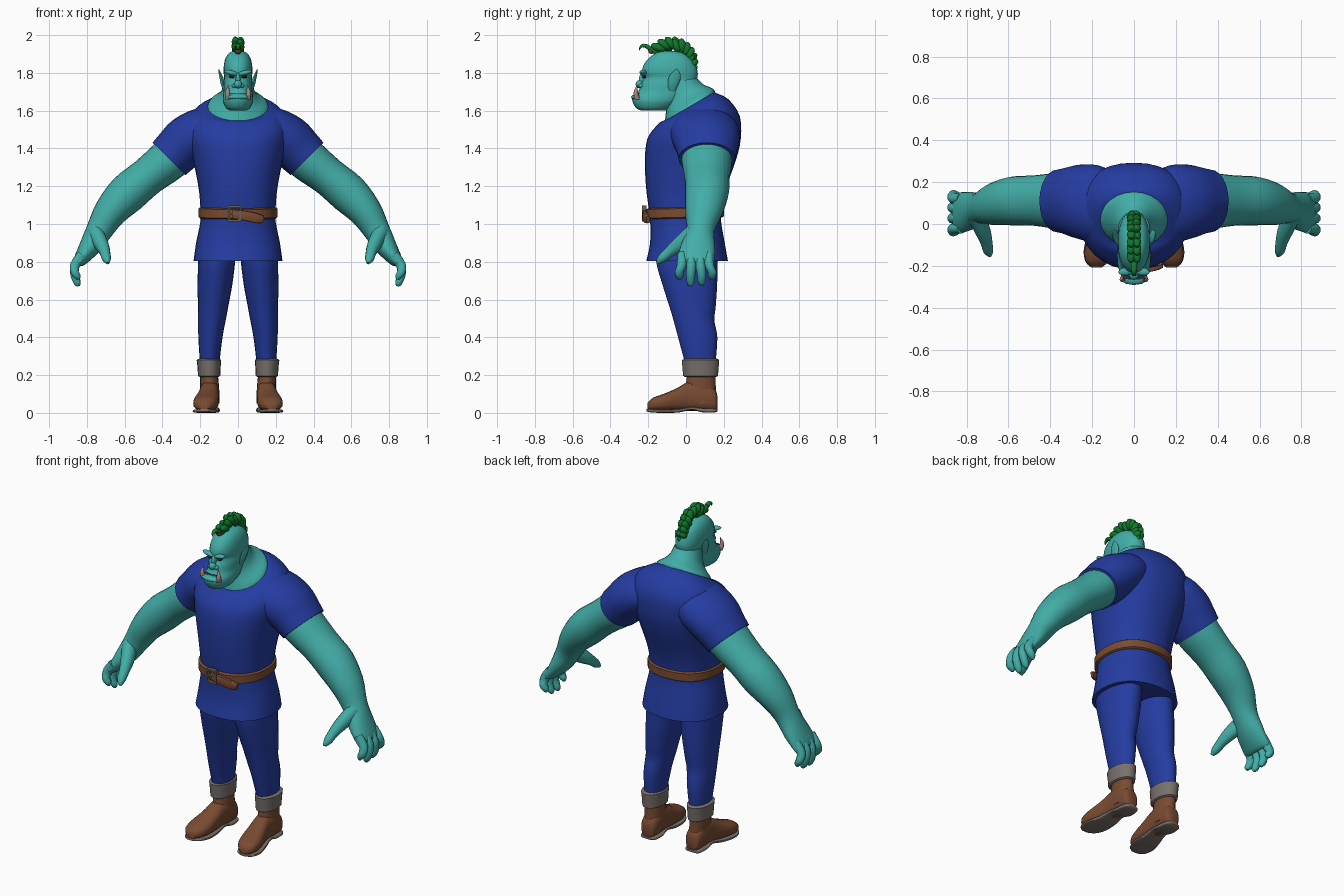
import bpy, bmesh, math
from mathutils import Vector, Matrix, Euler

X, Y, Z = Vector((1, 0, 0)), Vector((0, 1, 0)), Vector((0, 0, 1))


def material(name, rgb):
    m = bpy.data.materials.new(name)
    m.diffuse_color = (*rgb, 1)
    return m


SKIN = material("teal skin", (0.055, 0.42, 0.39))
BLUE = material("blue cloth", (0.018, 0.045, 0.36))
BROWN = material("brown leather", (0.19, 0.07, 0.032))
GREY = material("grey cuff", (0.19, 0.165, 0.15))
GREEN = material("green hair", (0.005, 0.19, 0.025))
TUSK = material("tusk", (0.42, 0.25, 0.23))
METAL = material("buckle metal", (0.15, 0.12, 0.08))
DARK = material("dark eye", (0.02, 0.04, 0.04))


def finish(name, bm, mat, mirror=False, angle=50):
    bmesh.ops.recalc_face_normals(bm, faces=bm.faces)
    me = bpy.data.meshes.new(name)
    bm.to_mesh(me)
    bm.free()
    me.materials.append(mat)
    ob = bpy.data.objects.new(name, me)
    bpy.context.collection.objects.link(ob)
    if mirror:
        ob.modifiers.new("mirror", 'MIRROR').use_mirror_merge = False
    bpy.ops.object.select_all(action='DESELECT')
    ob.select_set(True)
    bpy.context.view_layer.objects.active = ob
    bpy.ops.object.shade_smooth_by_angle(angle=math.radians(angle))
    return ob


def smooth_rings(rings, steps):
    """Pass a soft curve through the ring values."""
    out = []
    for i in range(len(rings) - 1):
        a, b, c, d = (rings[max(0, min(len(rings) - 1, i + k))] for k in (-1, 0, 1, 2))
        for s in range(steps):
            t = s / steps
            out.append([0.5 * (2 * q + (r - p) * t + (2 * p - 5 * q + 4 * r - w) * t * t
                               + (3 * q - p - 3 * r + w) * t ** 3)
                        for p, q, r, w in zip(a, b, c, d)])
    return out + [list(rings[-1])]


def add_loft(bm, rings, u=X, v=None, n=20, power=1.0, steps=3):
    """Rings are x, y, z, radius along u, radius along v, optional z tilt along v."""
    rings = smooth_rings([tuple(r) + (0,) * (6 - len(r)) for r in rings], steps)
    loops = []
    for i, r in enumerate(rings):
        c = Vector(r[:3])
        t = Vector(rings[min(i + 1, len(rings) - 1)][:3]) - Vector(rings[max(i - 1, 0)][:3])
        w = v or t.cross(u).normalized()
        loop = []
        for k in range(n):
            a = 2 * math.pi * k / n
            ca, sa = (math.copysign(abs(f) ** power, f) for f in (math.cos(a), math.sin(a)))
            loop.append(bm.verts.new(c + u * r[3] * ca + w * r[4] * sa + Z * r[5] * sa))
        loops.append(loop)
    for p, q in zip(loops, loops[1:]):
        for k in range(n):
            bm.faces.new((p[k], p[(k + 1) % n], q[(k + 1) % n], q[k]))
    bm.faces.new(loops[0])
    bm.faces.new(loops[-1])


def loft(name, rings, mat, mirror=False, **kw):
    bm = bmesh.new()
    add_loft(bm, rings, **kw)
    return finish(name, bm, mat, mirror)


def blobs(name, items, mat, mirror=False, angle=60):
    """Ellipsoids given as (location, radii, rotation)."""
    bm = bmesh.new()
    for loc, size, rot in items:
        bmesh.ops.create_icosphere(bm, subdivisions=2, radius=1,
                                   matrix=Matrix.LocRotScale(Vector(loc), Euler(rot), Vector(size)))
    return finish(name, bm, mat, mirror, angle)


def level(rows):
    """Rows of z, front y, back y, half width, tilt to horizontal rings."""
    return [(0, (f + b) / 2, z, w, (b - f) / 2, tilt) for z, f, b, w, tilt in rows]


# Tunic body, sleeves and belt
loft("tunic", level([
    (0.805, -0.21, 0.222, 0.235, 0), (0.90, -0.19, 0.205, 0.222, 0),
    (1.02, -0.19, 0.185, 0.198, 0), (1.10, -0.20, 0.19, 0.2, 0),
    (1.20, -0.212, 0.215, 0.21, 0), (1.34, -0.218, 0.265, 0.238, 0),
    (1.45, -0.205, 0.29, 0.265, 0), (1.54, -0.165, 0.285, 0.268, 0.03),
    (1.60, -0.135, 0.225, 0.225, 0.06), (1.622, -0.11, 0.15, 0.165, 0.075)]),
    BLUE, v=Y, n=32, power=0.88)
loft("sleeves", [
    (0.08, 0.09, 1.50, 0.15, 0.10), (0.17, 0.095, 1.495, 0.185, 0.125),
    (0.26, 0.105, 1.445, 0.178, 0.135), (0.32, 0.11, 1.39, 0.16, 0.128),
    (0.365, 0.11, 1.345, 0.15, 0.122)], BLUE, True, u=Y, n=24)
loft("belt", level([
    (1.03, -0.198, 0.192, 0.2, 0.005), (1.036, -0.212, 0.2, 0.208, 0.005),
    (1.082, -0.213, 0.2, 0.208, 0.005), (1.088, -0.2, 0.192, 0.2, 0.005)]),
    BROWN, v=Y, n=32, power=0.88, steps=1)
loft("belt_tail", [
    (-0.03, -0.215, 1.052, 0.012, 0.024), (0.04, -0.22, 1.043, 0.012, 0.026),
    (0.10, -0.212, 1.03, 0.012, 0.026), (0.135, -0.2, 1.022, 0.01, 0.018)],
    BROWN, u=Y, n=12, power=0.5)

# Square buckle frame with a pin
bm = bmesh.new()
for x, z, sx, sz in ((-0.048, 1.055, 0.01, 0.08), (0.012, 1.055, 0.01, 0.08),
                     (-0.018, 1.092, 0.06, 0.01), (-0.018, 1.018, 0.06, 0.01),
                     (-0.018, 1.055, 0.06, 0.008)):
    bmesh.ops.create_cube(bm, size=1, matrix=Matrix.LocRotScale(
        Vector((x, -0.222, z)), None, Vector((sx, 0.024, sz))))
finish("buckle", bm, METAL)

# Trousers, cuffs and boots
loft("trousers", [
    (0.105, 0.01, 0.90, 0.1, 0.165), (0.113, 0.005, 0.80, 0.098, 0.163),
    (0.122, 0.02, 0.68, 0.092, 0.145), (0.132, 0.035, 0.56, 0.08, 0.122),
    (0.138, 0.042, 0.49, 0.073, 0.108), (0.146, 0.062, 0.40, 0.064, 0.104),
    (0.15, 0.075, 0.27, 0.052, 0.082)], BLUE, True, v=Y)
loft("trouser_cuffs", [
    (0.153, 0.077, 0.19, 0.05, 0.082), (0.153, 0.077, 0.196, 0.059, 0.092),
    (0.153, 0.077, 0.24, 0.061, 0.096), (0.154, 0.077, 0.28, 0.065, 0.099),
    (0.153, 0.077, 0.288, 0.052, 0.084)], GREY, True, v=Y, steps=1)
loft("boot_shafts", [
    (0.15, 0.085, 0.05, 0.052, 0.078), (0.15, 0.078, 0.13, 0.05, 0.08),
    (0.154, 0.082, 0.21, 0.047, 0.074)], BROWN, True, v=Y)
loft("boots", [
    (0.15, 0.166, 0.055, 0.025, 0.035), (0.15, 0.15, 0.07, 0.045, 0.06),
    (0.15, 0.08, 0.09, 0.053, 0.08), (0.153, 0.01, 0.087, 0.052, 0.076),
    (0.16, -0.05, 0.07, 0.059, 0.06), (0.17, -0.12, 0.055, 0.066, 0.045),
    (0.177, -0.175, 0.046, 0.055, 0.034), (0.18, -0.204, 0.035, 0.025, 0.018)],
    BROWN, True, v=Z, power=0.8)
loft("boot_soles", [
    (0.15, 0.168, 0.016, 0.025, 0.007), (0.15, 0.15, 0.013, 0.048, 0.011),
    (0.15, 0.085, 0.014, 0.054, 0.011), (0.153, 0.03, 0.024, 0.05, 0.008),
    (0.16, -0.04, 0.012, 0.06, 0.01), (0.17, -0.12, 0.009, 0.07, 0.009),
    (0.177, -0.18, 0.011, 0.055, 0.009), (0.18, -0.208, 0.014, 0.024, 0.007)],
    GREY, True, v=Z, power=0.5)

# Arms flowing into the palms
loft("arms", [
    (0.25, 0.11, 1.45, 0.13, 0.11), (0.36, 0.11, 1.345, 0.134, 0.113),
    (0.48, 0.112, 1.25, 0.12, 0.102), (0.585, 0.11, 1.162, 0.116, 0.106),
    (0.675, 0.095, 1.065, 0.1, 0.088), (0.735, 0.077, 0.965, 0.074, 0.07),
    (0.785, 0.062, 0.88, 0.092, 0.056), (0.838, 0.052, 0.805, 0.098, 0.035),
    (0.85, 0.052, 0.785, 0.09, 0.02)], SKIN, True, u=Y, n=24)

# Four fingers and the thumb
bm = bmesh.new()
for y0, y1, tip in ((-0.022, -0.035, 0.71), (0.028, 0.025, 0.675), (0.076, 0.083, 0.68), (0.122, 0.138, 0.71)):
    add_loft(bm, [(0.825, y0, 0.84, 0.024, 0.026), (0.862, y0, 0.785, 0.026, 0.027),
                  (0.865, y1, (0.785 + tip) / 2, 0.024, 0.023), (0.85, y1, tip + 0.012, 0.02, 0.019),
                  (0.846, y1, tip - 0.005, 0.008, 0.008)], u=Y, n=10)
add_loft(bm, [(0.755, 0.04, 0.95, 0.045, 0.05), (0.725, -0.03, 0.895, 0.04, 0.042),
              (0.705, -0.09, 0.85, 0.029, 0.029), (0.697, -0.13, 0.815, 0.024, 0.023),
              (0.69, -0.152, 0.793, 0.009, 0.009)], u=X, n=12)
finish("fingers", bm, SKIN, True)

# Neck spreading into the collar
loft("neck", level([
    (1.60, -0.115, 0.155, 0.165, 0.078), (1.635, -0.11, 0.15, 0.155, 0.075),
    (1.665, -0.105, 0.125, 0.115, 0.06), (1.70, -0.10, 0.09, 0.088, 0.04),
    (1.76, -0.11, 0.06, 0.075, 0.01)]), SKIN, v=Y, n=24)

# Head with heavy underbite
loft("head", level([
    (1.60, -0.235, -0.11, 0.04, 0), (1.612, -0.262, -0.08, 0.062, 0),
    (1.645, -0.282, -0.03, 0.079, 0), (1.672, -0.283, 0.0, 0.08, 0),
    (1.70, -0.253, 0.03, 0.077, 0), (1.74, -0.24, 0.05, 0.077, 0),
    (1.775, -0.222, 0.06, 0.073, 0), (1.80, -0.233, 0.062, 0.076, 0),
    (1.84, -0.225, 0.052, 0.075, 0), (1.88, -0.195, 0.025, 0.065, 0),
    (1.907, -0.155, -0.02, 0.045, 0), (1.916, -0.12, -0.06, 0.018, 0)]),
    SKIN, v=Y, n=24, power=0.9)
blobs("nose", [((0, -0.245, 1.74), (0.022, 0.022, 0.022), (0, 0, 0)),
               ((0, -0.232, 1.765), (0.013, 0.018, 0.035), (0, 0, 0)),
               ((0.02, -0.238, 1.732), (0.014, 0.014, 0.012), (0, 0, 0)),
               ((-0.02, -0.238, 1.732), (0.014, 0.014, 0.012), (0, 0, 0))], SKIN)
blobs("lower_lip", [((0, -0.258, 1.672), (0.066, 0.034, 0.016), (0, 0, 0))], SKIN)
blobs("brows", [((0.035, -0.226, 1.8), (0.042, 0.02, 0.013), (0, -0.25, -0.15))], SKIN, True)
blobs("eyes", [((0.034, -0.222, 1.778), (0.016, 0.012, 0.006), (0, -0.2, 0))], DARK, True)
blobs("mouth_line", [((0, -0.254, 1.692), (0.052, 0.012, 0.003), (0, 0, 0))], DARK)

# Pointed ears and tusks
loft("ears", [
    (0.066, -0.075, 1.69, 0.004, 0.01), (0.078, -0.07, 1.73, 0.01, 0.026),
    (0.088, -0.06, 1.775, 0.01, 0.032), (0.098, -0.052, 1.805, 0.005, 0.018),
    (0.102, -0.048, 1.82, 0.002, 0.003)], SKIN, True, v=Y, n=12)
loft("tusks", [
    (0.05, -0.258, 1.66, 0.015, 0.015), (0.056, -0.265, 1.69, 0.013, 0.013),
    (0.054, -0.264, 1.715, 0.008, 0.008), (0.048, -0.258, 1.737, 0.001, 0.001)],
    TUSK, True, v=Y, n=10)

# Curly crest of overlapping tufts, and a forelock
tufts = []
for i in range(11):
    a = math.radians(132 - 16 * i)
    r = 0.118 - 0.0035 * i
    for side in (-1, 1):
        k = 0.006 * (1 if (i + side) % 4 else -1)
        tufts.append(((side * 0.012, -0.062 + (r + k) * math.cos(a), 1.842 + (r + k) * math.sin(a)),
                      (0.022, 0.044 - 0.001 * i, 0.022), (a + 0.5, 0, side * 0.12)))
blobs("crest", tufts, GREEN, angle=35)
loft("forelock", [
    (0, -0.15, 1.905, 0.016, 0.014), (0, -0.185, 1.925, 0.016, 0.013),
    (0, -0.215, 1.944, 0.014, 0.011), (0, -0.238, 1.94, 0.01, 0.007),
    (0, -0.248, 1.92, 0.002, 0.002)], GREEN, u=X, n=10)
blobs("hair_tie", [((0, -0.188, 1.915), (0.018, 0.011, 0.018), (0.6, 0, 0))], BROWN)
